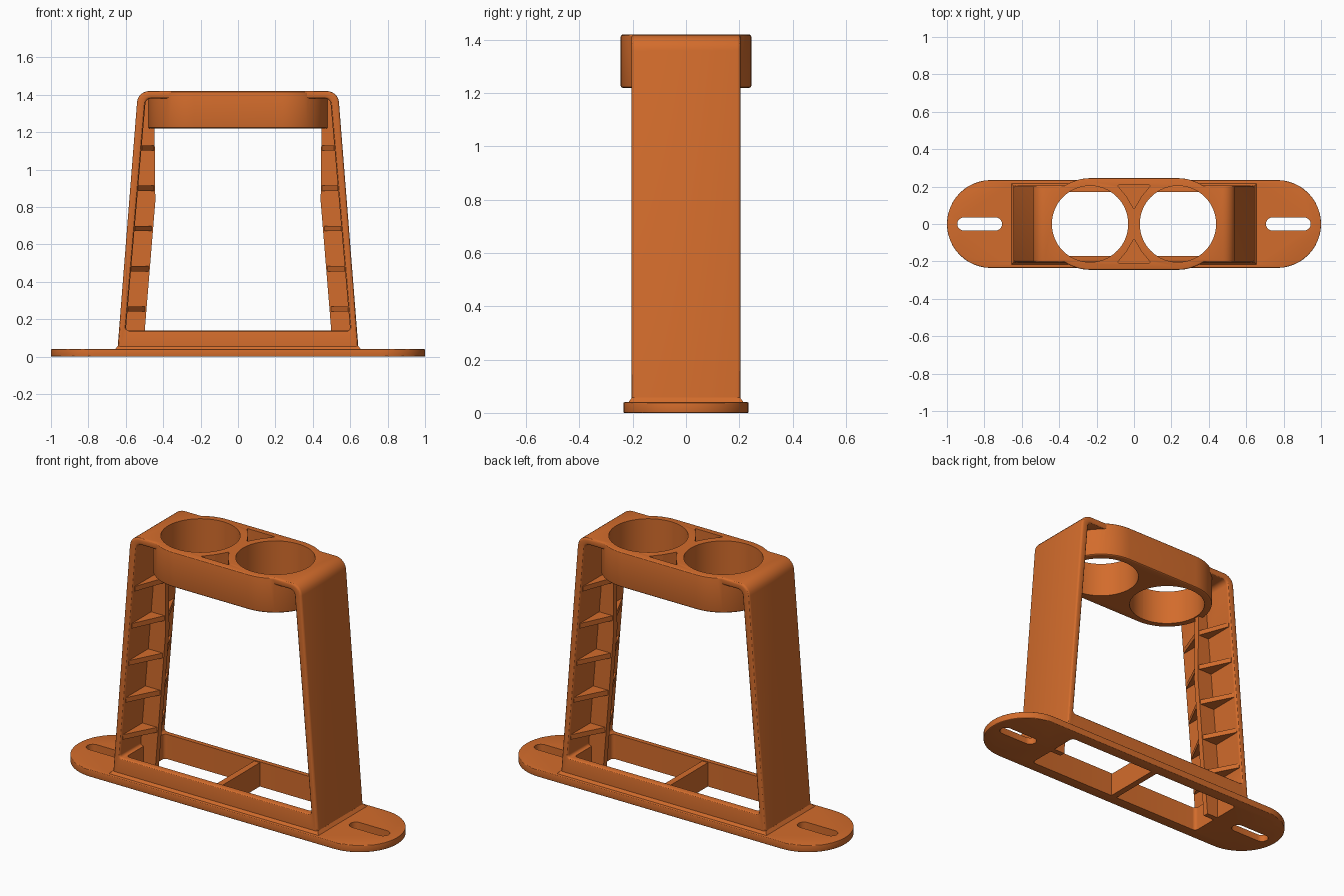
import bpy, bmesh, math
from mathutils import Vector

if "Cube" in bpy.data.objects:
    bpy.data.objects.remove(bpy.data.objects["Cube"])


def rounded(pts, radii, n=6):
    """Round each corner of a 2D polygon."""
    out = []
    for i, p in enumerate(pts):
        p, a, b = Vector(p), Vector(pts[i - 1]), Vector(pts[(i + 1) % len(pts)])
        r = radii[i] if isinstance(radii, (list, tuple)) else radii
        u, v = (a - p).normalized(), (b - p).normalized()
        half = u.angle(v) / 2
        c = p + (u + v).normalized() * (r / math.sin(half))
        s = p + u * (r / math.tan(half)) - c
        e = p + v * (r / math.tan(half)) - c
        a0, a1 = math.atan2(s.y, s.x), math.atan2(e.y, e.x)
        sweep = (a1 - a0 + math.pi) % (2 * math.pi) - math.pi
        out += [(c.x + r * math.cos(a0 + sweep * k / n),
                 c.y + r * math.sin(a0 + sweep * k / n)) for k in range(n + 1)]
    return out


def stadium(cx, half, r, n=24):
    """Slot outline along x: straight half length plus round ends."""
    return [(cx + (half if k <= n else -half) + r * math.cos(t), r * math.sin(t))
            for k in range(2 * n + 2)
            for t in [-math.pi / 2 + math.pi * (k if k <= n else k - 1) / n]]


def prism(name, pts, lo, hi, axis='z', inner=None, bevel=0, shrink=0):
    """Extrude an outline (optionally a ring) along z or y, with softened rims."""
    bm = bmesh.new()

    def loop(outline, h, s=0):
        return [bm.verts.new((x - math.copysign(s, x), y - math.copysign(s, y), h) if axis == 'z'
                             else (x, h, y)) for x, y in outline]

    def inset(outline, d):
        n, out = len(outline), []
        for i in range(n):
            p, a, b = (Vector(outline[j % n]) for j in (i, i - 1, i + 1))
            t = (p - a).normalized() + (b - p).normalized()
            t.normalize()
            m = d / max(0.3, t.dot((b - p).normalized()))
            out.append((p.x - t.y * m, p.y + t.x * m))
        return out

    def side(outline, sign):
        """Layered wall from lo to hi with quarter-round rims."""
        steps = [(0, lo), (shrink, hi)]
        loops = []
        if bevel:
            arc = [math.pi / 2 * k / 3 for k in range(4)]
            prof = [(bevel * (1 - math.sin(t)), bevel * (1 - math.cos(t))) for t in arc]
            loops = [loop(inset(outline, sign * d), lo + h) for d, h in prof]
            loops += [loop(inset(outline, sign * d), hi - h) for d, h in prof[::-1]]
        else:
            loops = [loop(outline, h, s) for s, h in steps]
        for a, b in zip(loops, loops[1:]):
            walls(a, b)
        return loops[0], loops[-1]

    def walls(a, b):
        for i in range(len(a)):
            bm.faces.new((a[i - 1], a[i], b[i], b[i - 1]))

    a, b = side(pts, 1)
    if inner:
        c, d = side(inner, -1)
        walls(a, c)
        walls(b, d)
    else:
        bm.faces.new(a)
        bm.faces.new(b)
    bmesh.ops.recalc_face_normals(bm, faces=bm.faces)
    me = bpy.data.meshes.new(name)
    bm.to_mesh(me)
    bm.free()
    ob = bpy.data.objects.new(name, me)
    bpy.context.collection.objects.link(ob)
    return ob


def combine(target, tool, op='UNION'):
    m = target.modifiers.new(op, 'BOOLEAN')
    m.operation, m.solver, m.object = op, 'EXACT', tool
    bpy.context.view_layer.objects.active = target
    bpy.ops.object.modifier_apply(modifier=m.name)
    bpy.data.objects.remove(tool)


def rect(x0, x1, y0, y1):
    return [(x0, y0), (x1, y0), (x1, y1), (x0, y1)]


# Base plate with slotted round ends
body = prism("double_ring_stand", stadium(0, 0.765, 0.235), 0, 0.04, bevel=0.004)
for s in (-1, 1):
    combine(body, prism("slot_cut", stadium(s * 0.825, 0.085, 0.035, 10), -0.1, 0.1), 'DIFFERENCE')

# Tapered loop frame: foot rail, two legs and top plate
outer = rounded([(-0.647, 0.005), (0.647, 0.005), (0.535, 1.42), (-0.535, 1.42)],
                [0.025, 0.025, 0.065, 0.065])
inner = rounded([(-0.6, 0.14), (0.6, 0.14), (0.493, 1.38), (-0.493, 1.38)],
                [0.015, 0.015, 0.03, 0.03])
combine(body, prism("frame", outer, -0.205, 0.205, 'y', inner, bevel=0.012))

# Sloped skirt where the frame meets the plate
combine(body, prism("skirt", rect(-0.664, 0.664, -0.224, 0.224), 0.03, 0.057, shrink=0.021))

# Opening through the foot, with a cross divider
combine(body, prism("foot_cut", rounded(rect(-0.58, 0.58, -0.17, 0.17), 0.02), -0.1, 0.3), 'DIFFERENCE')
combine(body, prism("divider", rect(-0.018, 0.018, -0.18, 0.18), 0, 0.135))

# Centre web and triangular ribs inside each leg
for s in (-1, 1):
    web = [(0.51, 0), (0.615, 0), (0.51, 1.4), (0.448, 1.4), (0.442, 0.83)]
    combine(body, prism("leg_web", [(s * x, z) for x, z in web], -0.016, 0.016, 'y'))
    for k in range(5):
        z = 0.255 + 0.215 * k
        wall = 0.61 - 0.107 * (z - 0.14) / 1.24
        tip = max(0.448, 0.503 - 0.08 * (z - 0.14))
        tri = [(s * wall, -0.19), (s * (wall - 0.012), -0.19), (s * tip, -0.012),
               (s * tip, 0.012), (s * (wall - 0.012), 0.19), (s * wall, 0.19)]
        combine(body, prism("leg_rib", tri, z - 0.014, z + 0.014))

# Double ring holder
combine(body, prism("ring_holder", stadium(0, 0.235, 0.245, 32), 1.22, 1.42, bevel=0.008))
for s in (-1, 1):
    combine(body, prism("ring_hole", stadium(s * 0.235, 0.0001, 0.204, 32), 1.1, 1.5), 'DIFFERENCE')
    pocket = rounded([(0, s * 0.08), (s * 0.04, s * 0.147), (s * 0.09, s * 0.208),
                      (-s * 0.09, s * 0.208), (-s * 0.04, s * 0.147)], 0.004)
    combine(body, prism("pocket_cut", pocket, 1.27, 1.5), 'DIFFERENCE')

# Orange finish and smooth shading
mat = bpy.data.materials.new("orange_plastic")
mat.diffuse_color = (0.65, 0.15, 0.025, 1)
mat.use_nodes = True
mat.node_tree.nodes["Principled BSDF"].inputs["Base Color"].default_value = mat.diffuse_color
body.data.materials.clear()
body.data.materials.append(mat)
bpy.ops.object.select_all(action='DESELECT')
body.select_set(True)
bpy.context.view_layer.objects.active = body
bpy.ops.object.shade_smooth_by_angle(angle=math.radians(30))
